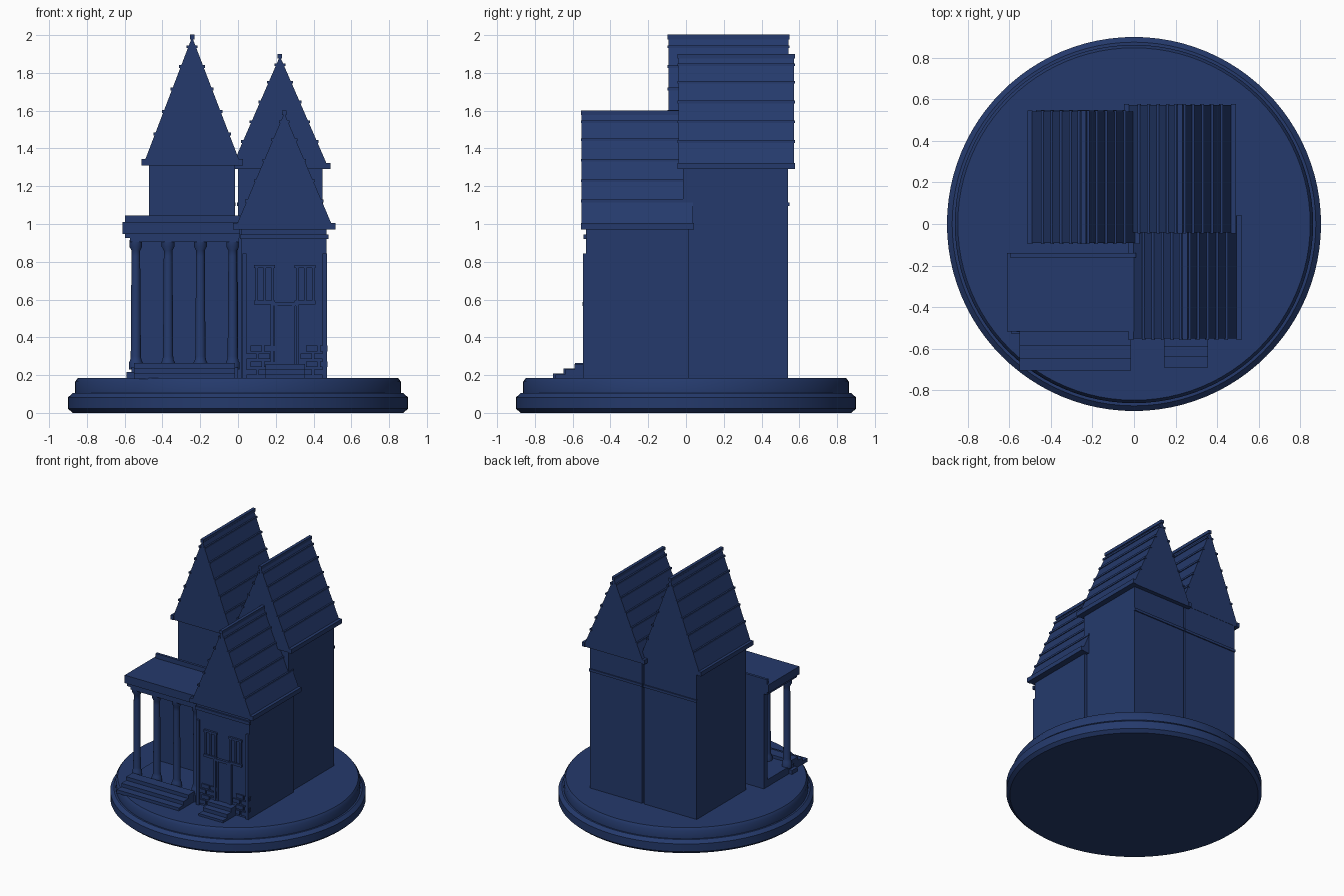
import bpy, bmesh, math

if "Cube" in bpy.data.objects:
    bpy.data.objects.remove(bpy.data.objects["Cube"])

navy = bpy.data.materials.new("navy")
navy.diffuse_color = (0.018, 0.042, 0.15, 1)
navy.use_nodes = True
navy.node_tree.nodes["Principled BSDF"].inputs["Base Color"].default_value = navy.diffuse_color


def finish(name, bm, smooth=False):
    bmesh.ops.recalc_face_normals(bm, faces=bm.faces)
    me = bpy.data.meshes.new(name)
    bm.to_mesh(me)
    bm.free()
    ob = bpy.data.objects.new(name, me)
    bpy.context.collection.objects.link(ob)
    me.materials.append(navy)
    if smooth:
        bpy.ops.object.select_all(action='DESELECT')
        ob.select_set(True)
        bpy.context.view_layer.objects.active = ob
        bpy.ops.object.shade_smooth_by_angle(angle=math.radians(35))
    return ob


def box(name, x, y, z):
    """Box from (min, max) pairs."""
    bm = bmesh.new()
    bmesh.ops.create_cube(bm, size=1)
    for v in bm.verts:
        for i, (a, b) in enumerate((x, y, z)):
            v.co[i] = a if v.co[i] < 0 else b
    return finish(name, bm)


def prism(name, profile, y0, y1):
    """Extrude an x-z outline along y."""
    bm = bmesh.new()
    face = bm.faces.new([bm.verts.new((px, y0, pz)) for px, pz in profile])
    ext = bmesh.ops.extrude_face_region(bm, geom=[face])
    for g in ext["geom"]:
        if isinstance(g, bmesh.types.BMVert):
            g.co.y = y1
    return finish(name, bm)


def lathe(name, profile, x=0, y=0, sides=24):
    """Spin an r-z outline around a vertical axis and cap the ends."""
    bm = bmesh.new()
    rings = [[bm.verts.new((x + r * math.cos(2 * math.pi * i / sides),
                            y + r * math.sin(2 * math.pi * i / sides), z))
              for i in range(sides)] for r, z in profile]
    for a, b in zip(rings, rings[1:]):
        for i in range(sides):
            j = (i + 1) % sides
            bm.faces.new((a[i], a[j], b[j], b[i]))
    bm.faces.new(rings[0])
    bm.faces.new(rings[-1])
    return finish(name, bm, True)


def gable_roof(name, cx, half, y0, y1, eave, apex):
    """Steep solid gable with eave bars, shingle battens and a ridge cap."""
    prism(name, [(cx - half, eave), (cx + half, eave), (cx, apex)], y0 + 0.005, y1 - 0.005)
    rise = apex - eave
    for s, side in ((-1, "left"), (1, "right")):
        x = cx + s * (half - 0.003)
        box(f"{name}_eave_{side}", (x - 0.012, x + 0.012), (y0, y1), (eave, eave + 0.034))
        for k in range(1, 6):
            t = 0.07 + k * 0.175 - (0.02 if k == 5 else 0)
            bx, bz = cx + s * half * (1 - t), eave + rise * t
            box(f"{name}_batten_{side}_{k}", (bx - 0.009, bx + 0.009), (y0, y1), (bz - 0.007, bz + 0.007))
    box(name + "_ridge", (cx - 0.012, cx + 0.012), (y0, y1), (apex - 0.012, apex + 0.012))


# Round two-tier base
lathe("base_lower", [(0.875, 0), (0.9, 0.022), (0.9, 0.082), (0.875, 0.105)], sides=96)
lathe("base_upper", [(0.862, 0.1), (0.862, 0.165), (0.848, 0.185)], sides=96)

# Two rear towers
G = 0.18
box("left_tower", (-0.47, -0.015), (-0.065, 0.54), (G, 1.32))
gable_roof("left_tower_roof", -0.243, 0.26, -0.097, 0.547, 1.31, 1.99)
box("right_tower", (0, 0.447), (-0.015, 0.54), (G, 1.30))
gable_roof("right_tower_roof", 0.222, 0.26, -0.045, 0.577, 1.29, 1.888)
box("left_tower_back_band", (-0.472, -0.012), (0.535, 0.548), (1.095, 1.115))
box("right_tower_back_band", (-0.005, 0.45), (0.535, 0.548), (1.095, 1.115))

# Front wing
box("front_wing", (0.015, 0.468), (-0.53, 0.015), (G, 0.98))
gable_roof("front_wing_roof", 0.245, 0.263, -0.557, 0.043, 0.97, 1.588)
box("front_wing_band", (0.01, 0.48), (-0.542, -0.525), (0.92, 0.945))
for n, x in (("left", 0.034), ("right", 0.459)):
    box(f"corner_pilaster_{n}", (x - 0.011, x + 0.011), (-0.546, -0.52), (G, 0.845))


# Windows: frame bars, centre bar and panes
def window(name, x0, x1, z0, z1):
    w = 0.013
    for i, x in enumerate((x0, (x0 + x1 - w) / 2, x1 - w)):
        box(f"{name}_upright_{i}", (x, x + w), (-0.543, -0.52), (z0, z1))
    box(name + "_head", (x0 - 0.006, x1 + 0.006), (-0.546, -0.52), (z1 - w, z1 + 0.004))
    box(name + "_sill", (x0 - 0.006, x1 + 0.006), (-0.546, -0.52), (z0 - 0.01, z0 + 0.01))
    box(name + "_panes", (x0, x1), (-0.534, -0.52), (z0, z1))


window("left_window", 0.092, 0.19, 0.585, 0.78)
window("right_window", 0.306, 0.405, 0.585, 0.78)

# Door with frame
box("door", (0.195, 0.298), (-0.535, -0.52), (0.25, 0.57))
box("door_head", (0.172, 0.322), (-0.548, -0.52), (0.567, 0.587))
for n, x in (("left", 0.18), ("right", 0.314)):
    box(f"door_jamb_{n}", (x - 0.008, x + 0.008), (-0.546, -0.52), (G, 0.57))
    sx = 0.247 + (x - 0.247) * 0.7
    box(f"door_stile_{n}", (sx - 0.008, sx + 0.008), (-0.541, -0.52), (0.25, 0.57))

# Staggered stone courses on the foot of the wing
for row in range(4):
    z = 0.2 + row * 0.042
    shift = 0.03 * (row % 2)
    for k, x in enumerate((0.035, 0.108, 0.33, 0.403)):
        box(f"stone_{row}_{k}", (x + shift, min(x + shift + 0.062, 0.475)), (-0.539, -0.52), (z, z + 0.03))

# Entry steps
for i in range(3):
    box(f"entry_step_{i}", (0.145 + 0.0 * i, 0.355), (-0.69 + 0.05 * i, -0.525),
        (G, 0.203 + 0.028 * i))

# Porch: back wall, floor and wide steps
box("porch_back_wall", (-0.565, 0.0), (-0.195, -0.15), (G, 0.93))
box("porch_floor", (-0.565, 0.0), (-0.52, -0.15), (G, 0.24))
for i, y in enumerate((-0.705, -0.648, -0.588)):
    box(f"porch_step_{i}", (-0.55, -0.015), (y, -0.51), (G, 0.208 + 0.028 * i))
box("porch_side_step", (-0.59, -0.54), (-0.53, -0.46), (G, 0.217))

# Porch entablature, cornice and rear parapet
box("porch_beam", (-0.573, 0.005), (-0.505, -0.43), (0.905, 0.93))
box("porch_frieze", (-0.597, 0.008), (-0.508, -0.145), (0.925, 0.95))
box("porch_cornice", (-0.612, 0.01), (-0.518, -0.14), (0.948, 1.01))
box("porch_parapet", (-0.597, 0.01), (-0.16, -0.14), (1.0, 1.046))

# Four porch columns
col = [(0.037, 0.23), (0.037, 0.265), (0.03, 0.28), (0.027, 0.3), (0.023, 0.83),
       (0.023, 0.86), (0.034, 0.88), (0.034, 0.915)]
for i in range(4):
    lathe(f"porch_column_{i}", col, -0.541 + i * 0.171, -0.468)
